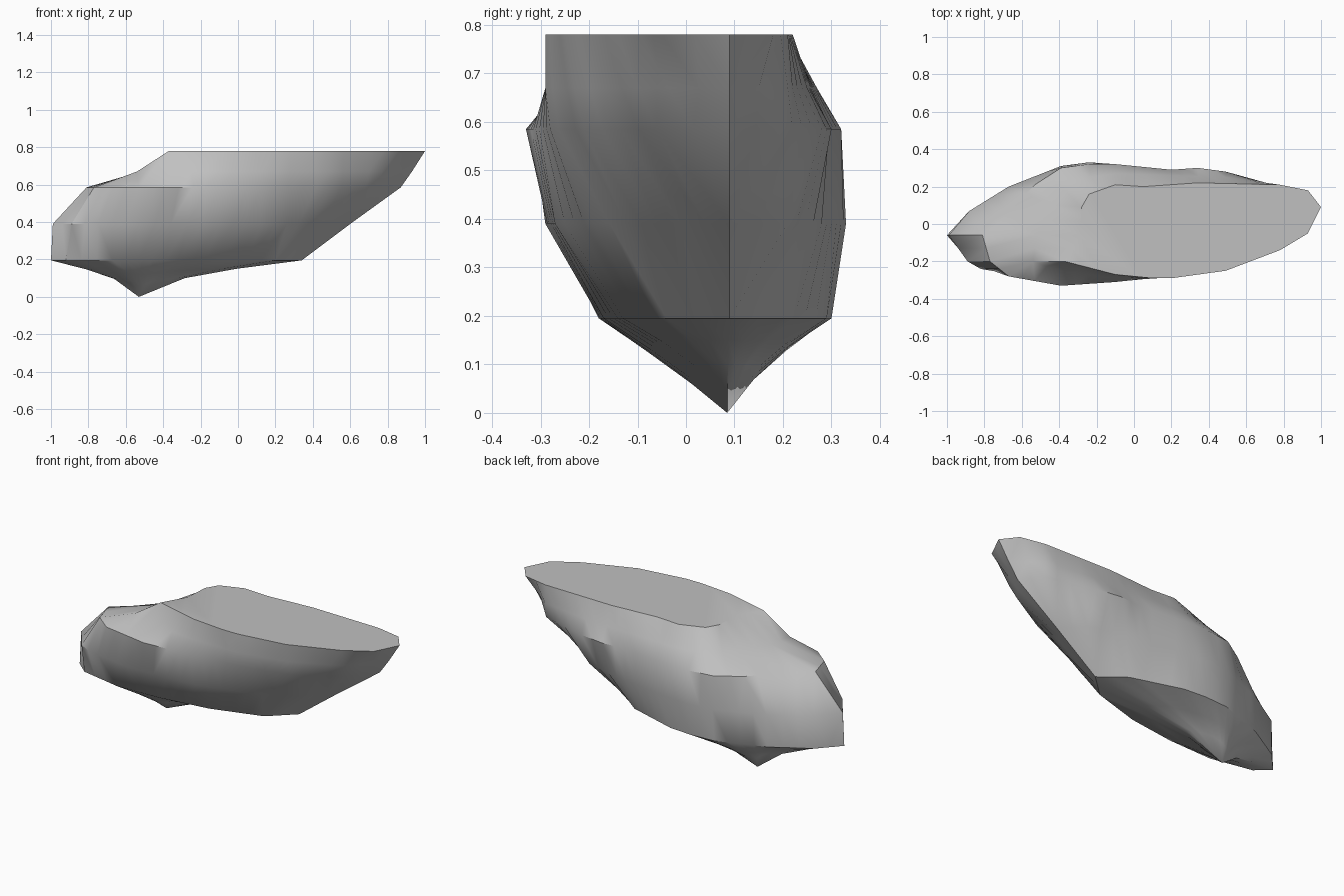
import bpy
import bmesh
import math
from mathutils import Vector

default = bpy.data.objects.get("Cube")
if default:
    bpy.data.objects.remove(default, do_unlink=True)

# Stone colour
stone = bpy.data.materials.new("stone grey")
stone.use_nodes = True
grey = (0.53, 0.53, 0.53, 1)
stone.diffuse_color = grey
stone.node_tree.nodes["Principled BSDF"].inputs["Base Color"].default_value = grey

# Horizontal outlines of the rock, each running from the left tip
# along the front to the right tip and home along the back
foot_outline = [(-1, -.06), (-.92, -.13), (-.67, -.18), (-.39, -.17), (-.1, -.13),
                (.2, -.04), (.34, .09), (.2, .2), (-.1, .29), (-.24, .3),
                (-.39, .29), (-.67, .19), (-.89, .06)]
belly_outline = [(-.99, -.06), (-.89, -.2), (-.82, -.24), (-.53, -.29), (-.1, -.27),
                 (.2, -.19), (.45, -.06), (.6, .09), (.49, .21), (.2, .28),
                 (-.1, .32), (-.24, .33), (-.39, .31), (-.67, .2), (-.88, .07)]
shoulder_outline = [(-.81, -.06), (-.77, -.2), (-.67, -.28), (-.39, -.33), (-.1, -.31),
                    (.2, -.28), (.49, -.21), (.75, -.06), (.87, .09), (.78, .2),
                    (.49, .28), (.34, .3), (.2, .29), (-.1, .32), (-.24, .32),
                    (-.39, .3), (-.53, .21), (-.73, 0)]
step_outline = [(-.52, -.06), (-.54, -.2), (-.39, -.25), (-.1, -.29), (.2, -.29),
                (.49, -.23), (.77, -.1), (.93, .09), (.78, .21), (.49, .25),
                (.2, .26), (-.1, .27), (-.3, .24), (-.42, .1)]
top_outline = [(-.29, -.06), (-.37, -.2), (-.1, -.27), (.1, -.29), (.2, -.29),
               (.49, -.25), (.78, -.14), (.93, -.05), (1, .09), (.93, .18),
               (.78, .21), (.34, .22), (.05, .2), (-.1, .21), (-.24, .16), (-.28, .09)]


def make_ring(bm, outline, z, spacing=.08):
    """Place vertices along a closed outline, keeping its corners."""
    ring = []
    for start, end in zip(outline, outline[1:] + outline[:1]):
        a, b = Vector(start), Vector(end)
        steps = max(1, round((b - a).length / spacing))
        for i in range(steps):
            p = a.lerp(b, i / steps)
            ring.append(bm.verts.new((p.x, p.y, z)))
    return ring


def bridge(bm, low, high):
    """Join two rings with triangles, taking short diagonals at an even pace."""
    m, n = len(low), len(high)

    def cost(i, j):
        gap = (low[i % m].co - high[j % n].co).length
        return gap + .8 * abs(i / m - j / n)

    i = j = 0
    while i < m or j < n:
        a, b = low[i % m], high[j % n]
        if j == n or (i < m and cost(i + 1, j) < cost(i, j + 1)):
            i += 1
            bm.faces.new((a, low[i % m], b))
        else:
            j += 1
            bm.faces.new((a, high[j % n], b))


def shrink_ring(bm, ring, tip, scale, side_z, end_z):
    """Copy a ring towards the tip, sitting higher along the length,
    and join it to the ring it came from."""
    inner = []
    for v in ring:
        out = (v.co - tip).xy
        along = abs(out.x) / out.length
        z = side_z + (end_z - side_z) * along ** 2
        inner.append(bm.verts.new((tip.x + out.x * scale, tip.y + out.y * scale, z)))
    for k in range(len(ring)):
        bm.faces.new((ring[k - 1], ring[k], inner[k], inner[k - 1]))
    return inner


bm = bmesh.new()

# Layered body
levels = [(foot_outline, .195), (belly_outline, .39), (shoulder_outline, .585),
          (step_outline, .67), (top_outline, .78)]
rings = [make_ring(bm, outline, z) for outline, z in levels]
for low, high in zip(rings, rings[1:]):
    bridge(bm, low, high)

# Flat top
bm.faces.new(rings[-1])

# Hollow-sided point underneath
tip = Vector((-.53, .085, 0))
upper = shrink_ring(bm, rings[0], tip, .6, .12, .15)
lower = shrink_ring(bm, upper, tip, .47, .06, .1)
point = bm.verts.new(tip)
for a, b in zip(lower, lower[1:] + lower[:1]):
    bm.faces.new((a, point, b))

bmesh.ops.recalc_face_normals(bm, faces=bm.faces)
mesh = bpy.data.meshes.new("rock")
bm.to_mesh(mesh)
bm.free()
mesh.materials.append(stone)
rock = bpy.data.objects.new("rock", mesh)
bpy.context.collection.objects.link(rock)

# Smooth faces with sharp ledges
bpy.context.view_layer.objects.active = rock
rock.select_set(True)
bpy.ops.object.shade_smooth_by_angle(angle=math.radians(35))
